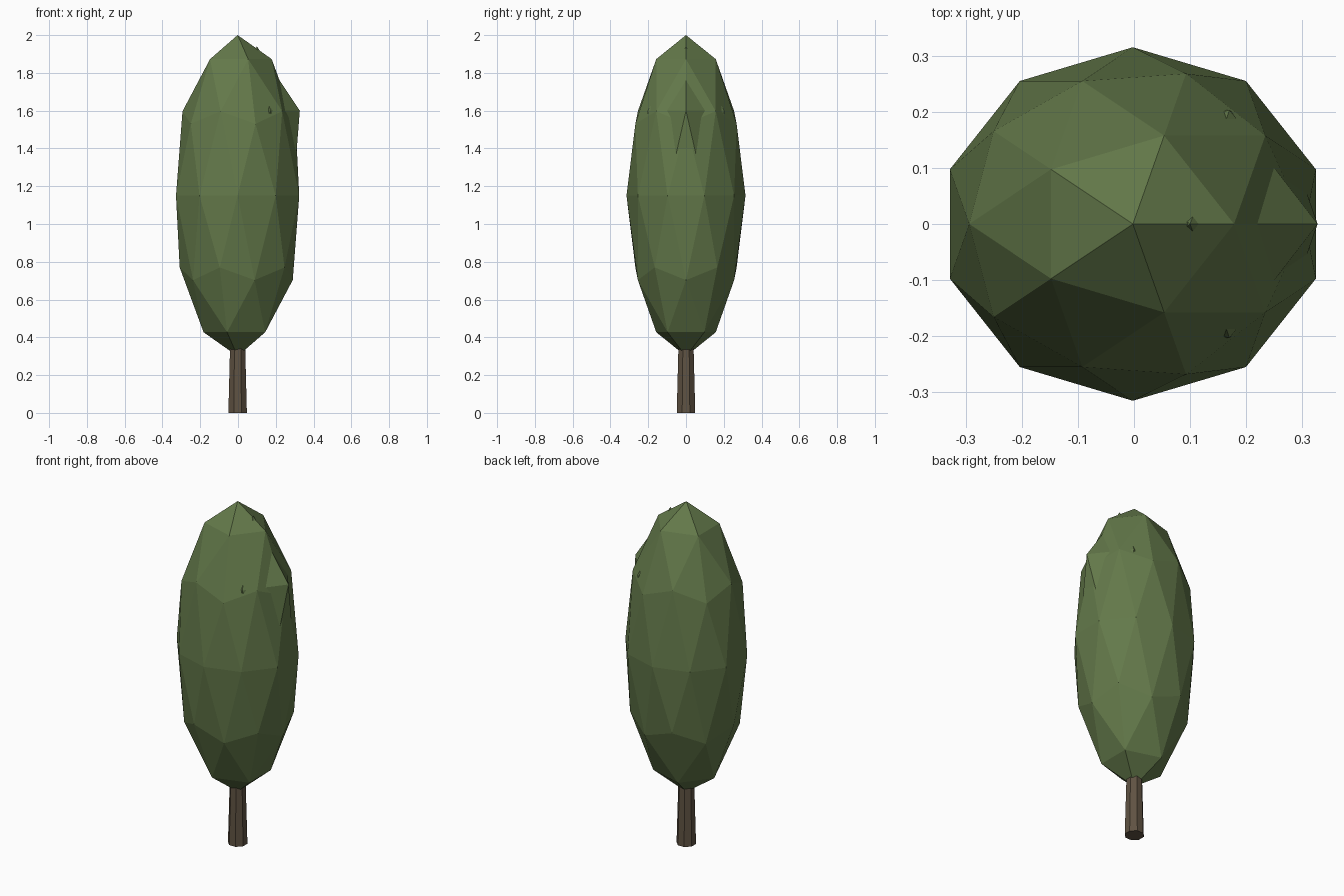
import bpy
import math

if "Cube" in bpy.data.objects:
    bpy.data.objects.remove(bpy.data.objects["Cube"])


def material(name, rgb):
    mat = bpy.data.materials.new(name)
    mat.diffuse_color = (*rgb, 1)
    mat.use_nodes = True
    mat.node_tree.nodes["Principled BSDF"].inputs["Base Color"].default_value = mat.diffuse_color
    return mat


LEAF = material("leaf_green", (0.125, 0.19, 0.068))
BARK = material("bark_brown", (0.115, 0.085, 0.055))


def foliage(name, detail, centre, radii):
    bpy.ops.mesh.primitive_ico_sphere_add(subdivisions=detail, radius=1, location=centre)
    ob = bpy.context.object
    ob.name = name
    ob.scale = radii
    bpy.ops.object.transform_apply(location=False, rotation=False, scale=True)
    ob.data.materials.append(LEAF)
    return ob


# Tapered trunk, its top buried in the foliage
bpy.ops.mesh.primitive_cone_add(vertices=8, radius1=0.053, radius2=0.042, depth=0.40,
                                location=(-0.002, 0, 0.20),
                                rotation=(0, 0, math.radians(22.5)))
trunk = bpy.context.object
trunk.name = "trunk"
trunk.data.materials.append(BARK)

# Tall main crown
foliage("crown", 2, (-0.002, 0, 1.15), (0.343, 0.315, 0.85))

# Coarser clump whose corners poke out of the crown's upper right
foliage("side_clump", 1, (0.10, 0, 1.325), (0.254, 0.239, 0.615))
